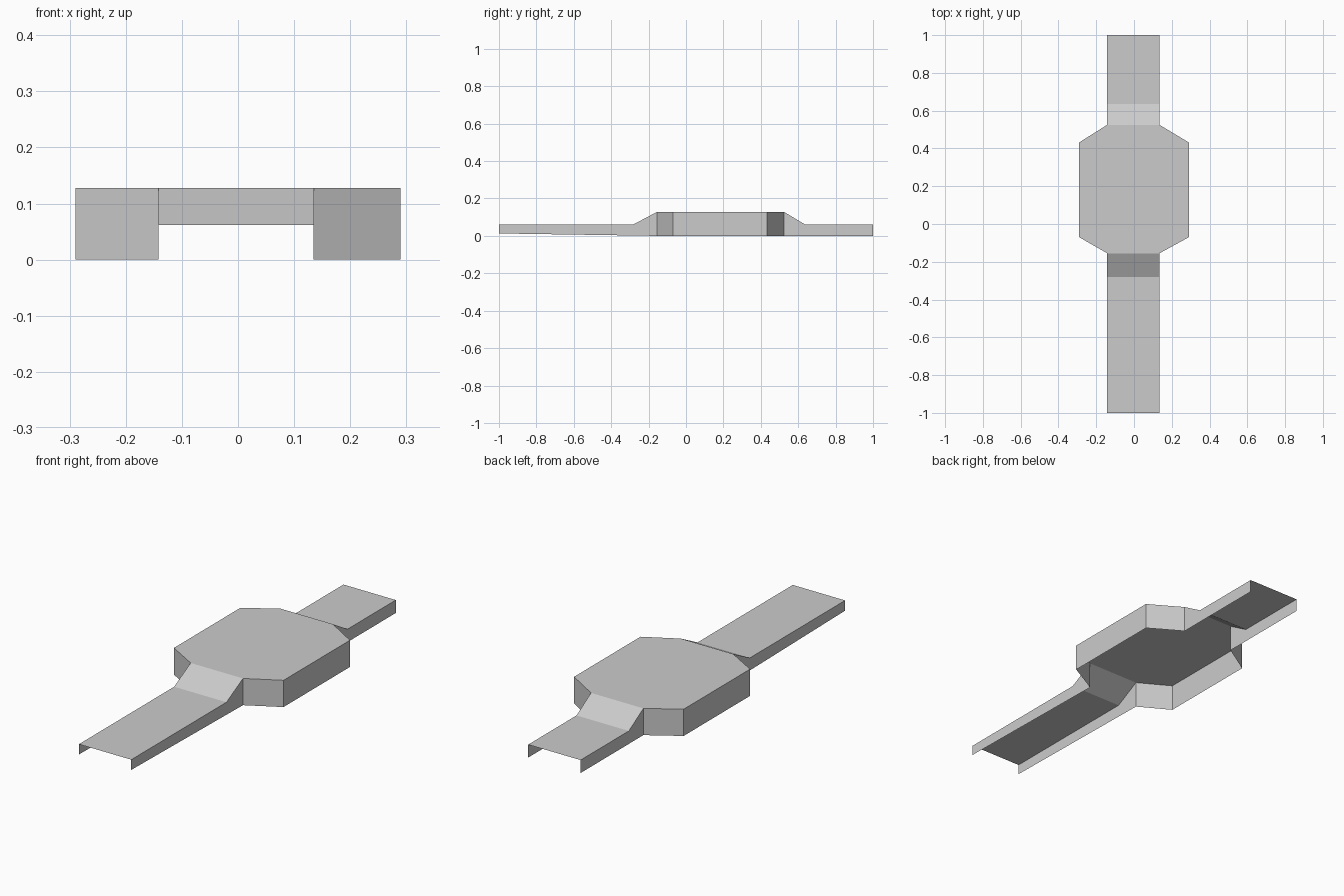
import bpy
import bmesh

if "Cube" in bpy.data.objects:
    bpy.data.objects.remove(bpy.data.objects["Cube"])

LEFT, RIGHT = -0.142, 0.135      # channel side walls
HALF = 0.29                      # half width of the central housing
LOW, TOP = 0.062, 0.128          # deck heights

grey = bpy.data.materials.new("plain grey")
grey.use_nodes = True
grey.diffuse_color = (0.6, 0.6, 0.6, 1)
grey.node_tree.nodes["Principled BSDF"].inputs["Base Color"].default_value = (0.6, 0.6, 0.6, 1)


def make_object(name, faces):
    """Build an open sheet from outward-wound faces and weld its seams."""
    bm = bmesh.new()
    for face in faces:
        bm.faces.new([bm.verts.new(p) for p in face])
    bmesh.ops.remove_doubles(bm, verts=bm.verts, dist=0.0001)
    mesh = bpy.data.meshes.new(name)
    bm.to_mesh(mesh)
    bm.free()
    mesh.materials.append(grey)
    obj = bpy.data.objects.new(name, mesh)
    bpy.context.collection.objects.link(obj)


def channel(name, stations):
    """Open-bottomed channel through (y, deck height, lower edge) stations."""
    faces = []
    for (y0, t0, b0), (y1, t1, b1) in zip(stations, stations[1:]):
        faces.append([(LEFT, y0, t0), (RIGHT, y0, t0), (RIGHT, y1, t1), (LEFT, y1, t1)])
        faces.append([(RIGHT, y0, b0), (RIGHT, y1, b1), (RIGHT, y1, t1), (RIGHT, y0, t0)])
        faces.append([(LEFT, y0, t0), (LEFT, y1, t1), (LEFT, y1, b1), (LEFT, y0, b0)])
    make_object(name, faces)


# Long front channel and short back channel, each with a ramp to the housing
channel("front_channel", [(-1, LOW, 0.013), (-0.28, LOW, 0.002), (-0.155, TOP, 0)])
channel("back_channel", [(0.525, TOP, 0), (0.635, LOW, 0), (1, LOW, 0)])

# Eight-sided housing: roof plus walls, open where the channels enter
outline = [(LEFT, -0.155), (RIGHT, -0.155), (HALF, -0.07), (HALF, 0.432),
           (RIGHT, 0.525), (LEFT, 0.525), (-HALF, 0.432), (-HALF, -0.07)]
housing = [[(x, y, TOP) for x, y in outline]]
for a, b in zip(outline, outline[1:] + outline[:1]):
    if a[1] != b[1]:
        housing.append([(*a, 0), (*b, 0), (*b, TOP), (*a, TOP)])
make_object("central_housing", housing)
